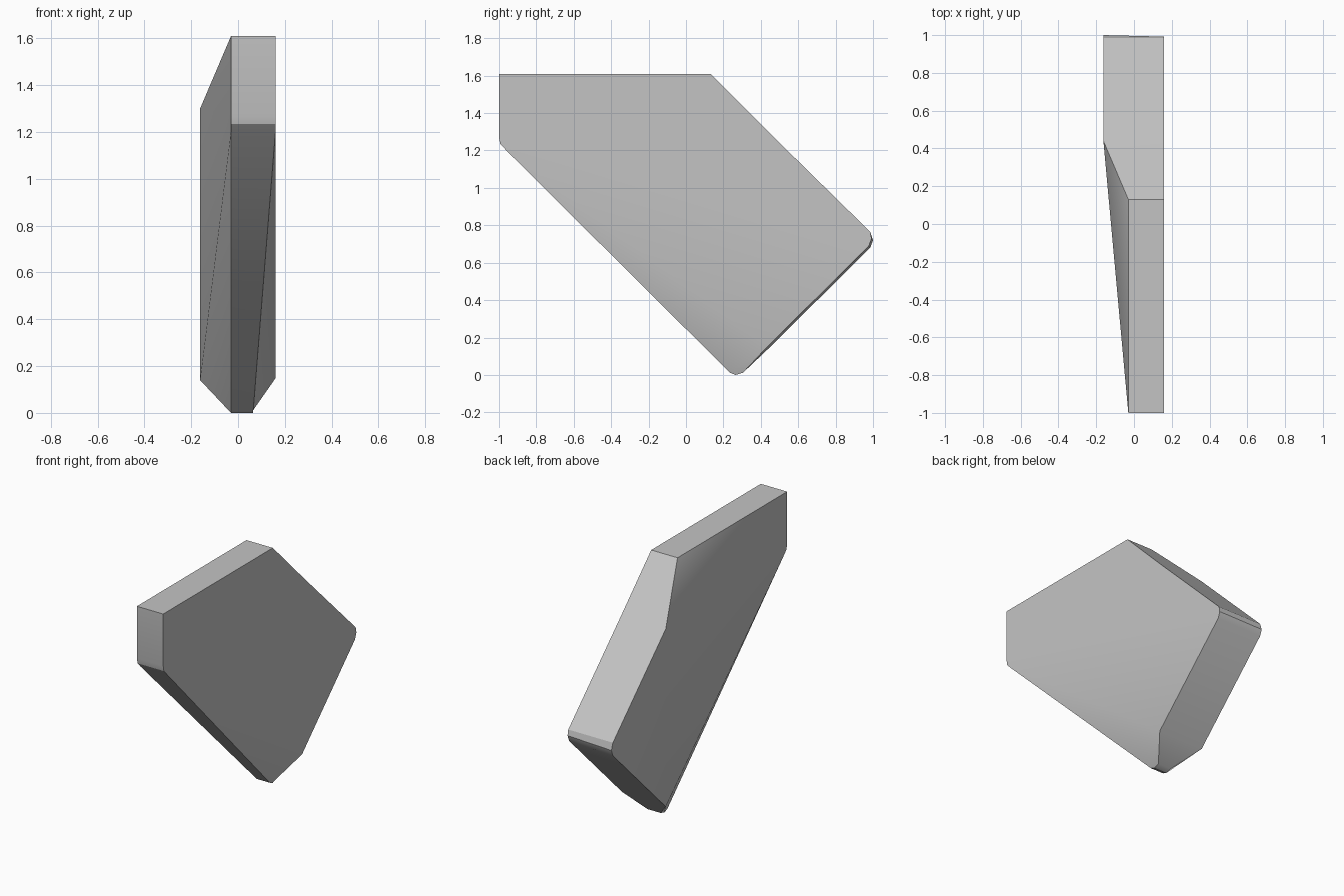
import bpy, bmesh, math

cube = bpy.data.objects.get("Cube")
if cube:
    bpy.data.objects.remove(cube, do_unlink=True)

mat = bpy.data.materials.new("plain grey")
mat.use_nodes = True
grey = (0.55, 0.55, 0.55, 1)
mat.diffuse_color = grey
mat.node_tree.nodes["Principled BSDF"].inputs["Base Color"].default_value = grey

# Side outline (y, z), counter-clockwise from the top front corner
outline = [(-1, 1.61),
           (-1, 1.27), (-0.993, 1.235), (-0.965, 1.205),   # rounded front corner
           (0.235, 0.012), (0.265, 0), (0.305, 0.012),     # rounded bottom corner
           (0.44, 0.14),
           (0.985, 0.68), (1, 0.72), (0.985, 0.765),       # rounded back corner
           (0.44, 1.3), (0.13, 1.61)]
BOTTOM = (4, 5, 6)


def right_x(i):
    """Narrow side of the slab: tapers in towards the front."""
    return -0.162 if outline[i][0] >= 0.44 else -0.03


def left_x(i):
    """Flat side of the slab: only the bottom corner is cut in."""
    return 0.065 if i in BOTTOM else 0.16


bm = bmesh.new()
count = len(outline)
tapered = [bm.verts.new((right_x(i), y, z)) for i, (y, z) in enumerate(outline)]
flat = []
for i, (y, z) in enumerate(outline):
    inset = 0.008 if i in (7, 8, 9) else 0   # slight draft on the lower back edge
    flat.append(bm.verts.new((left_x(i), y - inset, z + inset)))

# Rim around the outline
for i in range(count):
    j = (i + 1) % count
    bm.faces.new((tapered[i], tapered[j], flat[j], flat[i]))

# Tapered side: flat rear, sloping front, upper and lower corner facets
for ids in ((7, 8, 9, 10, 11), (0, 1, 2, 3, 7, 11), (0, 11, 12), (3, 4, 5, 6, 7)):
    bm.faces.new([tapered[i] for i in ids])

# Flat side with its chamfered lower corner
for ids in ((0, 1, 2, 3, 7, 8, 9, 10, 11, 12), (3, 4, 5, 6, 7)):
    bm.faces.new([flat[i] for i in ids])

bmesh.ops.recalc_face_normals(bm, faces=bm.faces)
mesh = bpy.data.meshes.new("tapered_slab")
bm.to_mesh(mesh)
bm.free()
mesh.materials.append(mat)
slab = bpy.data.objects.new("tapered_slab", mesh)
bpy.context.collection.objects.link(slab)

# Smooth the rounded corners, keep the real edges sharp
bpy.context.view_layer.objects.active = slab
slab.select_set(True)
bpy.ops.object.shade_smooth_by_angle(angle=math.radians(30))
